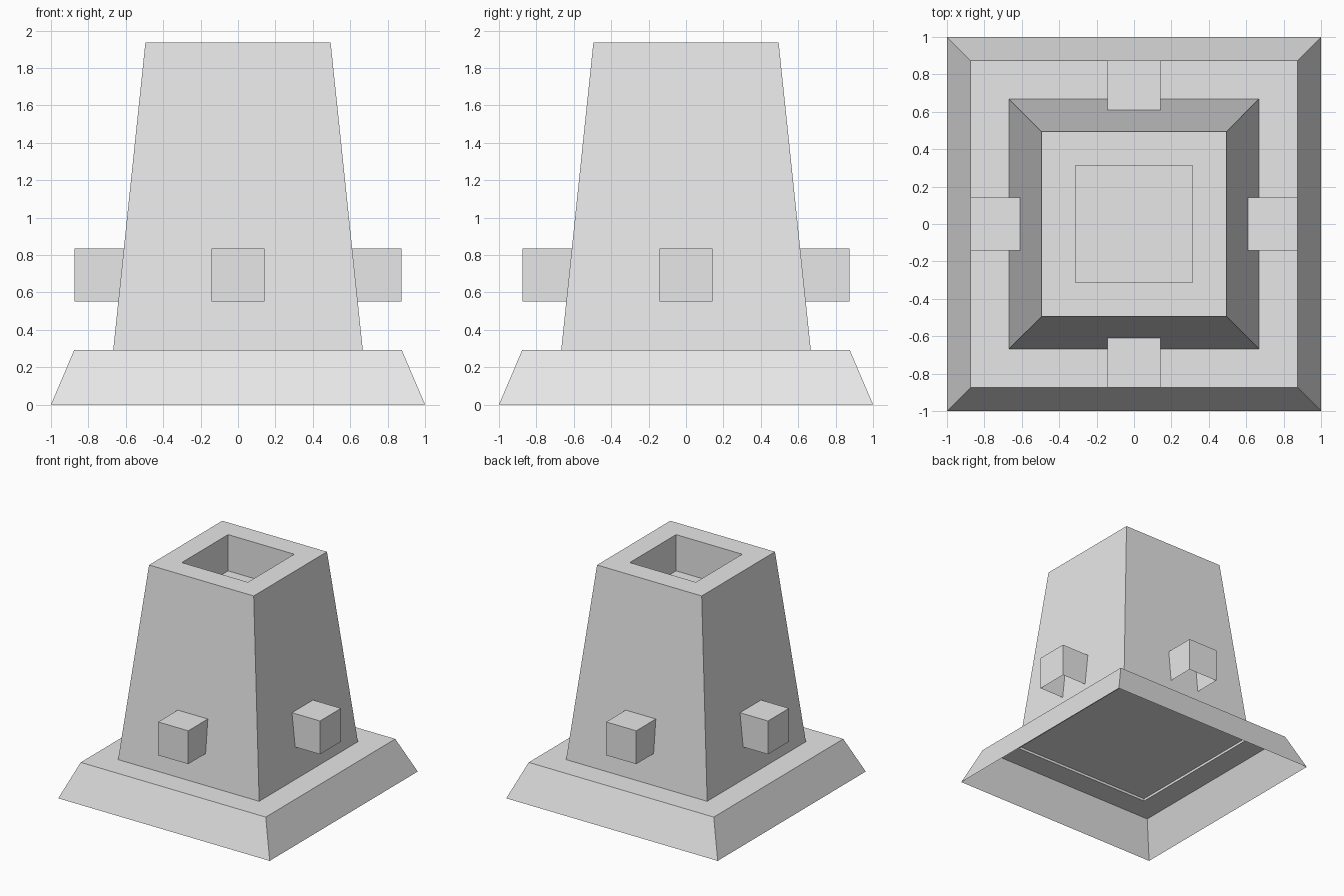
import bpy
import bmesh
from mathutils import Matrix, Vector
from math import pi

cube = bpy.data.objects.get("Cube")
if cube:
    bpy.data.objects.remove(cube, do_unlink=True)

grey = bpy.data.materials.new("plain grey")
grey.use_nodes = True
colour = (0.8, 0.8, 0.8, 1)
grey.diffuse_color = colour
grey.node_tree.nodes["Principled BSDF"].inputs["Base Color"].default_value = colour

LEDGE_Z, TOP_Z = 0.293, 1.937
FOOT, NECK = 0.667, 0.495


def finish(name, bm):
    mesh = bpy.data.meshes.new(name)
    bm.to_mesh(mesh)
    bm.free()
    mesh.materials.append(grey)
    obj = bpy.data.objects.new(name, mesh)
    bpy.context.collection.objects.link(obj)
    return obj


def square_loft(name, rings, cap_end=False):
    """Join square rings, given as (half width, height), from first to last."""
    bm = bmesh.new()
    loops = [[bm.verts.new((sx * r, sy * r, z))
              for sx, sy in ((-1, -1), (1, -1), (1, 1), (-1, 1))]
             for r, z in rings]
    for low, high in zip(loops, loops[1:]):
        for i in range(4):
            j = (i + 1) % 4
            bm.faces.new((low[i], low[j], high[j], high[i]))
    if cap_end:
        bm.faces.new(loops[-1])
    return finish(name, bm)


def wall_at(z):
    return FOOT + (NECK - FOOT) * (z - LEDGE_Z) / (TOP_Z - LEDGE_Z)


# Hollow sloping plinth with a flat ledge
square_loft("plinth", [(1, 0), (0.875, LEDGE_Z), (FOOT, LEDGE_Z)])

# Tapered tower with a square pit sunk in its top
square_loft("tower", [(FOOT, LEDGE_Z), (NECK, TOP_Z), (0.313, TOP_Z),
                      (0.313, TOP_Z - 0.31)], cap_end=True)

# Panel closing the underside of the tower
panel_z = LEDGE_Z + 0.02
bm = bmesh.new()
bmesh.ops.create_grid(bm, x_segments=1, y_segments=1, size=wall_at(panel_z),
                      matrix=Matrix.Translation((0, 0, panel_z)))
bmesh.ops.reverse_faces(bm, faces=bm.faces[:])
finish("underside_panel", bm)

# Stub on each side, open below and against the wall
for i, side in enumerate(("front", "left", "back", "right")):
    bm = bmesh.new()
    bmesh.ops.create_cube(bm, size=1)
    bm.normal_update()
    bmesh.ops.delete(bm, geom=[f for f in bm.faces
                               if f.normal.z < -0.5 or f.normal.y > 0.5],
                     context='FACES')
    for v in bm.verts:
        z = 0.835 if v.co.z > 0 else 0.55
        y = -0.875 if v.co.y < 0 else -wall_at(z)
        v.co = Vector((v.co.x * 0.284, y, z))
    bmesh.ops.rotate(bm, verts=bm.verts[:], matrix=Matrix.Rotation(i * pi / 2, 3, 'Z'))
    finish(side + "_stub", bm)
